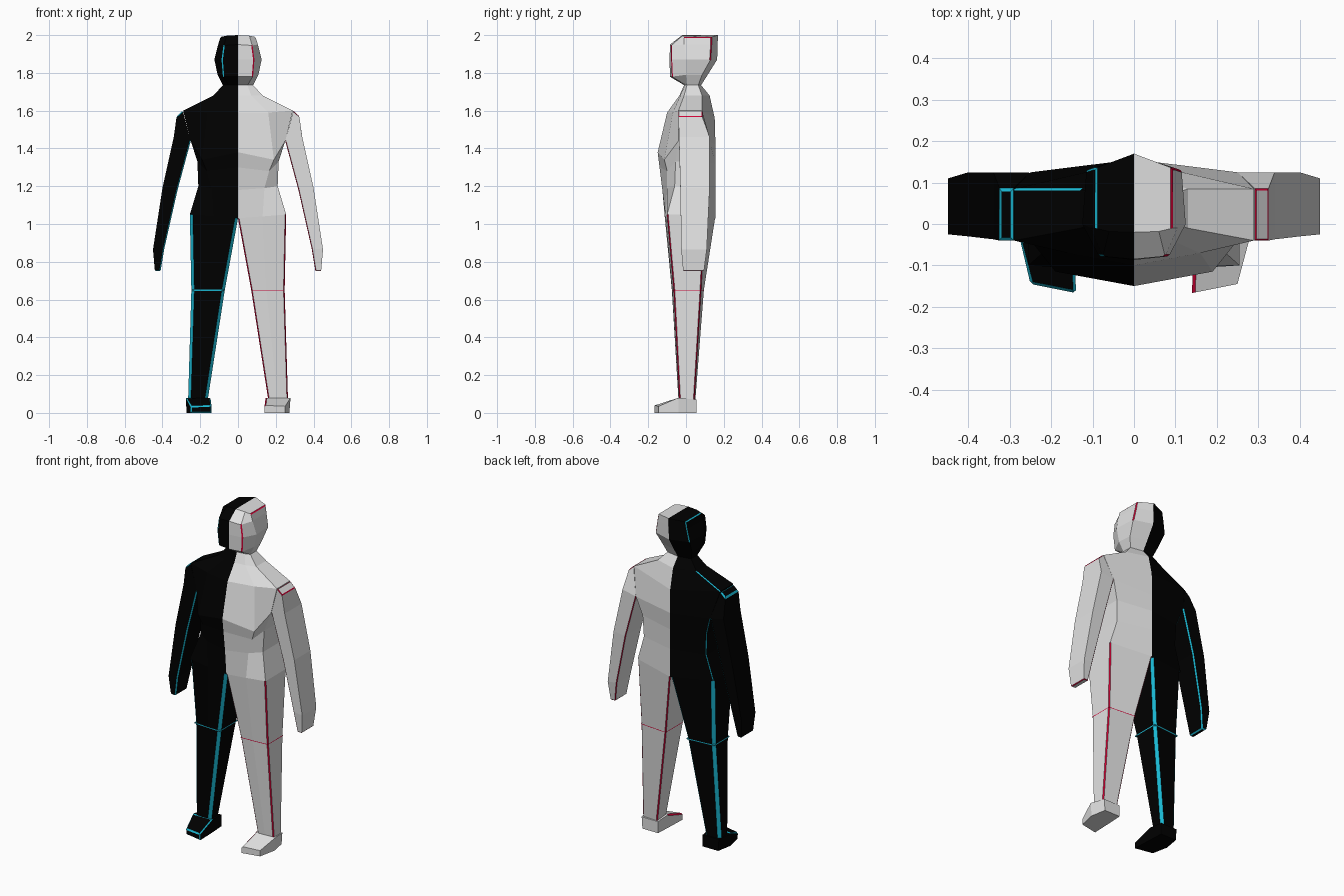
import bpy, bmesh
from mathutils import Vector

if "Cube" in bpy.data.objects:
    bpy.data.objects.remove(bpy.data.objects["Cube"])


def mat(name, c):
    m = bpy.data.materials.new(name)
    m.diffuse_color = (*c, 1)
    m.use_nodes = True
    m.node_tree.nodes["Principled BSDF"].inputs["Base Color"].default_value = m.diffuse_color
    return m


LIGHT = mat("light_grey", (0.75, 0.75, 0.75))
BLACK = mat("black", (0.0, 0.0, 0.0))
RED = mat("red_trim", (0.65, 0.0, 0.035))
CYAN = mat("cyan_trim", (0.01, 0.48, 0.65))


def loft(name, rings, side, closed=False, caps=(), trim=None, width=0.003, bands=()):
    """Loft rings for one side (+1/-1); trim(a, b) picks edges to cut as seams, bands are seam rows."""
    bm = bmesh.new()
    vs = [[bm.verts.new((p[0] * side, p[1], p[2])) for p in r] for r in rings]
    n = len(rings[0])
    for k, (r, s) in enumerate(zip(vs, vs[1:])):
        for i in range(n if closed else n - 1):
            j = (i + 1) % n
            f = bm.faces.new((r[i], r[j], s[j], s[i]))
            f.material_index = 1 if k in bands else 0
    for c in caps:
        bm.faces.new(vs[c])
    bmesh.ops.recalc_face_normals(bm, faces=bm.faces[:])
    if trim:
        def ab(e):
            return [Vector((abs(v.co.x), v.co.y, v.co.z)) for v in e.verts]
        es = [e for e in bm.edges if len(e.link_faces) == 2 and trim(*ab(e))]
        bmesh.ops.bevel(bm, geom=es, offset=width, segments=1, affect='EDGES',
                        profile=0.5, material=1, clamp_overlap=False)
    me = bpy.data.meshes.new(name)
    bm.to_mesh(me)
    bm.free()
    me.materials.append(LIGHT if side > 0 else BLACK)
    me.materials.append(RED if side > 0 else CYAN)
    ob = bpy.data.objects.new(name, me)
    bpy.context.collection.objects.link(ob)
    return ob


def box_ring(xi, zi, xo, zo, y0, y1):
    return [(xi, y0, zi), (xo, y0, zo), (xo, y1, zo), (xi, y1, zi)]


def between(r, s, t):
    return [tuple(Vector(p).lerp(Vector(q), t)) for p, q in zip(r, s)]


# Head: front centre, face side, temple, back side, back centre
neck = [(0, -.01, 1.735), (.05, -.005, 1.735), (.08, .005, 1.735), (.08, .065, 1.735), (0, .08, 1.735)]
head = [
    [(0, -.02, 2), (.06, -.018, 1.997), (.093, -.01, 1.99), (.093, .135, 1.99), (0, .17, 2)],
    [(0, -.085, 1.95), (.075, -.078, 1.945), (.105, -.01, 1.95), (.1, .135, 1.95), (0, .167, 1.95)],
    [(0, -.087, 1.87), (.085, -.078, 1.87), (.125, 0, 1.87), (.115, .13, 1.87), (0, .165, 1.87)],
    [(0, -.085, 1.78), (.078, -.074, 1.78), (.108, 0, 1.79), (.1, .085, 1.79), (0, .115, 1.79)],
    neck,
]
# Torso: front centre, front middle, side front, side back, back centre
hip = [(0, -.112, 1.03), (.13, -.108, 1.04), (.255, -.10, 1.05), (.255, .10, 1.05), (0, .155, 1.03)]
torso = [
    neck,
    [(0, -.035, 1.68), (.07, -.03, 1.68), (.13, -.01, 1.68), (.13, .085, 1.68), (0, .125, 1.68)],
    [(0, -.10, 1.59), (.16, -.07, 1.59), (.29, -.04, 1.60), (.29, .085, 1.60), (0, .152, 1.56)],
    [(0, -.15, 1.38), (.19, -.115, 1.34), (.25, -.04, 1.44), (.25, .125, 1.44), (0, .156, 1.42)],
    [(0, -.14, 1.30), (.165, -.10, 1.28), (.215, -.055, 1.33), (.215, .11, 1.33), (0, .156, 1.32)],
    [(0, -.125, 1.18), (.14, -.10, 1.19), (.21, -.06, 1.20), (.21, .105, 1.20), (0, .156, 1.20)],
    hip,
]
# Leg with a thin band at the knee
knee = [(.07, -.075, .65), (.15, -.073, .65), (.247, -.065, .65), (.247, .08, .65), (.07, .095, .65)]
ankle = [(.16, -.04, .07), (.21, -.04, .07), (.265, -.035, .07), (.26, .045, .07), (.16, .05, .07)]
# Arm: shoulder, armpit, elbow, wrist, hand tip
arm = [
    box_ring(.293, 1.60, .325, 1.57, -.04, .085),
    box_ring(.25, 1.44, .34, 1.46, -.037, .125),
    box_ring(.32, 1.18, .40, 1.19, -.03, .125),
    box_ring(.39, .87, .45, .865, -.025, .11),
    box_ring(.41, .75, .44, .75, -.015, .095),
]
# Foot: sections from heel to toe
foot = [
    [(.15, .055, 0), (.255, .055, 0), (.26, .055, .07), (.15, .055, .07)],
    [(.145, -.04, 0), (.272, -.04, 0), (.278, -.04, .08), (.145, -.04, .08)],
    [(.14, -.167, 0), (.25, -.145, 0), (.25, -.145, .035), (.14, -.167, .04)],
]


def head_seam(a, b):
    # side edges of the crown, face outline, back of the temple
    crown = min(a.z, b.z) > 1.98 and min(a.x, b.x) > .08
    face = max(a.y, b.y) < -.06 and min(a.x, b.x) > .06 and min(a.z, b.z) > 1.77
    temple = min(a.y, b.y) > .12 and min(a.x, b.x) > .08 and min(a.z, b.z) > 1.86 and abs(a.z - b.z) > .02
    return crown or face or temple


def torso_seam(a, b):
    # rear side seam from armpit to hip and along the back of the shoulder
    flank = min(a.x, b.x) > .2 and max(a.z, b.z) < 1.45 and abs(a.z - b.z) > .05
    shoulder = min(a.x, b.x) > .12 and min(a.z, b.z) > 1.59 and abs(a.z - b.z) > .05
    return (flank or shoulder) and min(a.y, b.y) > .07


def leg_seam(a, b):
    # four lengthwise corners of the leg
    front_panel = max(a.y, b.y) < 0 and .1 < b.x < .22 and .1 < a.x < .22 and abs(a.x - b.x) < .07
    return abs(a.z - b.z) > .01 and not front_panel


def arm_seam(a, b):
    # shoulder crease, inner edges below the armpit, hand tip
    s = a.x + b.x
    inner = max(a.z, b.z) < 1.47 and abs(a.z - b.z) > .08 and max(a.x, b.x) < .415 and (s < .72 or .79 < s < .82)
    return min(a.z, b.z) > 1.56 or inner or max(a.z, b.z) < .76


def foot_seam(side):
    def rule(a, b):
        if side > 0:  # inner top edge of the toe
            return max(a.x, b.x) < .16 and min(a.z, b.z) > .03 and max(a.y, b.y) < -.03
        return max(a.y, b.y) < -.13 or min(a.z, b.z) > .03 and max(a.y, b.y) < 0
    return rule


for side, tag in ((1, "left"), (-1, "right")):
    lit = side > 0
    h = .004 if lit else .006
    leg = [hip, between(hip, knee, 1 - h), between(knee, ankle, h), ankle]
    loft(tag + "_head_half", head, side, caps=(0,), trim=head_seam, width=.005)
    loft(tag + "_torso_half", torso, side, trim=None if lit else torso_seam, width=.004)
    loft(tag + "_leg", leg, side, closed=True, trim=leg_seam, width=.006 if lit else .016, bands=(1,))
    loft(tag + "_arm", arm, side, closed=True, caps=(0, -1), trim=arm_seam, width=.004 if lit else .007)
    loft(tag + "_foot", foot, side, closed=True, caps=(0, -1), trim=foot_seam(side),
         width=.008 if lit else .007)
